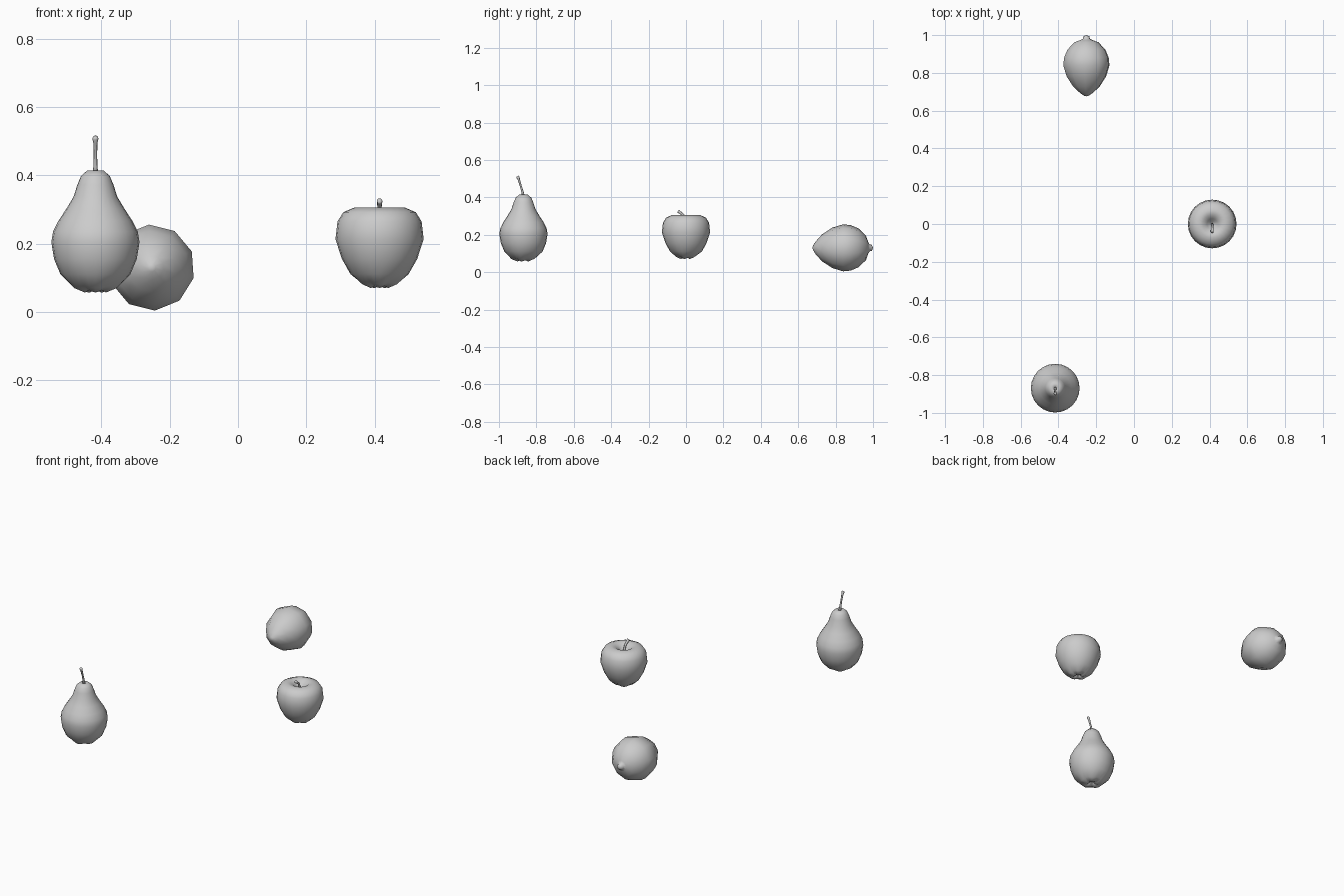
import bpy, bmesh, math
from mathutils import Vector, Matrix

if "Cube" in bpy.data.objects:
    bpy.data.objects.remove(bpy.data.objects["Cube"])


def finish(name, bm, matrix):
    bm.transform(matrix)
    bmesh.ops.recalc_face_normals(bm, faces=bm.faces)
    me = bpy.data.meshes.new(name)
    bm.to_mesh(me)
    bm.free()
    for p in me.polygons:
        p.use_smooth = True
    ob = bpy.data.objects.new(name, me)
    bpy.context.collection.objects.link(ob)
    return ob


def skin(bm, rings, start, end):
    # bridge successive rings and close both ends to a point
    n = len(rings[0])
    for a, b in zip(rings, rings[1:]):
        for i in range(n):
            j = (i + 1) % n
            bm.faces.new((a[i], a[j], b[j], b[i]))
    for ring, co in ((rings[0], start), (rings[-1], end)):
        tip = bm.verts.new(co)
        for i in range(n):
            bm.faces.new((ring[i], ring[(i + 1) % n], tip))


def lathe(name, profile, sides, matrix, phase=0.0, lobe=0.0, lobe_rings=0):
    # profile runs bottom to top as (radius, height), ends lie on the axis
    bm = bmesh.new()
    rings = []
    for k, (r, z) in enumerate(profile[1:-1]):
        ring = []
        for i in range(sides):
            a = phase + 2 * math.pi * i / sides
            dz = lobe * math.cos(5 * (a + math.pi / 2)) if k < lobe_rings else 0
            ring.append(bm.verts.new((r * math.cos(a), r * math.sin(a), z - dz)))
        rings.append(ring)
    skin(bm, rings, (0, 0, profile[0][1]), (0, 0, profile[-1][1]))
    return finish(name, bm, matrix)


def stem(name, path, matrix, sides=8):
    # path of (y, z, radius) in the leaning plane
    bm = bmesh.new()
    pts = [Vector((0, y, z)) for y, z, r in path]
    rings = []
    for k, p in enumerate(pts):
        t = (pts[min(k + 1, len(pts) - 1)] - pts[max(k - 1, 0)]).normalized()
        u = Vector((1, 0, 0))
        v = t.cross(u)
        r = path[k][2]
        rings.append([bm.verts.new(p + r * (u * math.cos(2 * math.pi * i / sides)
                                            + v * math.sin(2 * math.pi * i / sides)))
                      for i in range(sides)])
    skin(bm, rings, pts[0], pts[-1])
    return finish(name, bm, matrix)


# Pear
pear_at = Matrix.Translation((-0.417, -0.869, 0))
lathe("pear_body", [(0, .078), (.014, .070), (.032, .060), (.064, .073), (.102, .11),
                    (.121, .155), (.129, .205), (.124, .235), (.108, .267), (.085, .302),
                    (.064, .337), (.053, .372), (.042, .398), (.024, .414), (.010, .412),
                    (0, .405)], 24, pear_at, lobe=.003, lobe_rings=3)
stem("pear_stem", [(0, .40, .009), (-.004, .425, .006), (-.014, .460, .005),
                   (-.025, .495, .006), (-.029, .507, .009), (-.032, .513, .007)], pear_at)

# Apple
apple_at = Matrix.Translation((0.414, 0, 0))
lathe("apple_body", [(0, .092), (.012, .083), (.026, .073), (.052, .084), (.085, .111),
                     (.110, .155), (.129, .213), (.123, .265), (.106, .292), (.073, .306),
                     (.050, .302), (.028, .285), (.012, .262), (0, .255)],
      24, apple_at, lobe=.003, lobe_rings=3)
stem("apple_stem", [(0, .25, .006), (-.003, .28, .006), (-.014, .305, .006),
                    (-.036, .322, .008), (-.043, .326, .008)], apple_at)

# Lemon lying along y, ten sided
lemon_at = Matrix.Translation((-0.252, 0, 0.130)) @ Matrix.Rotation(-math.pi / 2, 4, 'X')
lathe("lemon", [(0, .676), (.012, .679), (.035, .694), (.072, .727), (.108, .782),
                (.126, .840), (.122, .880), (.104, .922), (.066, .962), (.032, .974),
                (.019, .981), (.016, .994), (0, 1.0)],
      10, lemon_at, phase=math.radians(-22))
